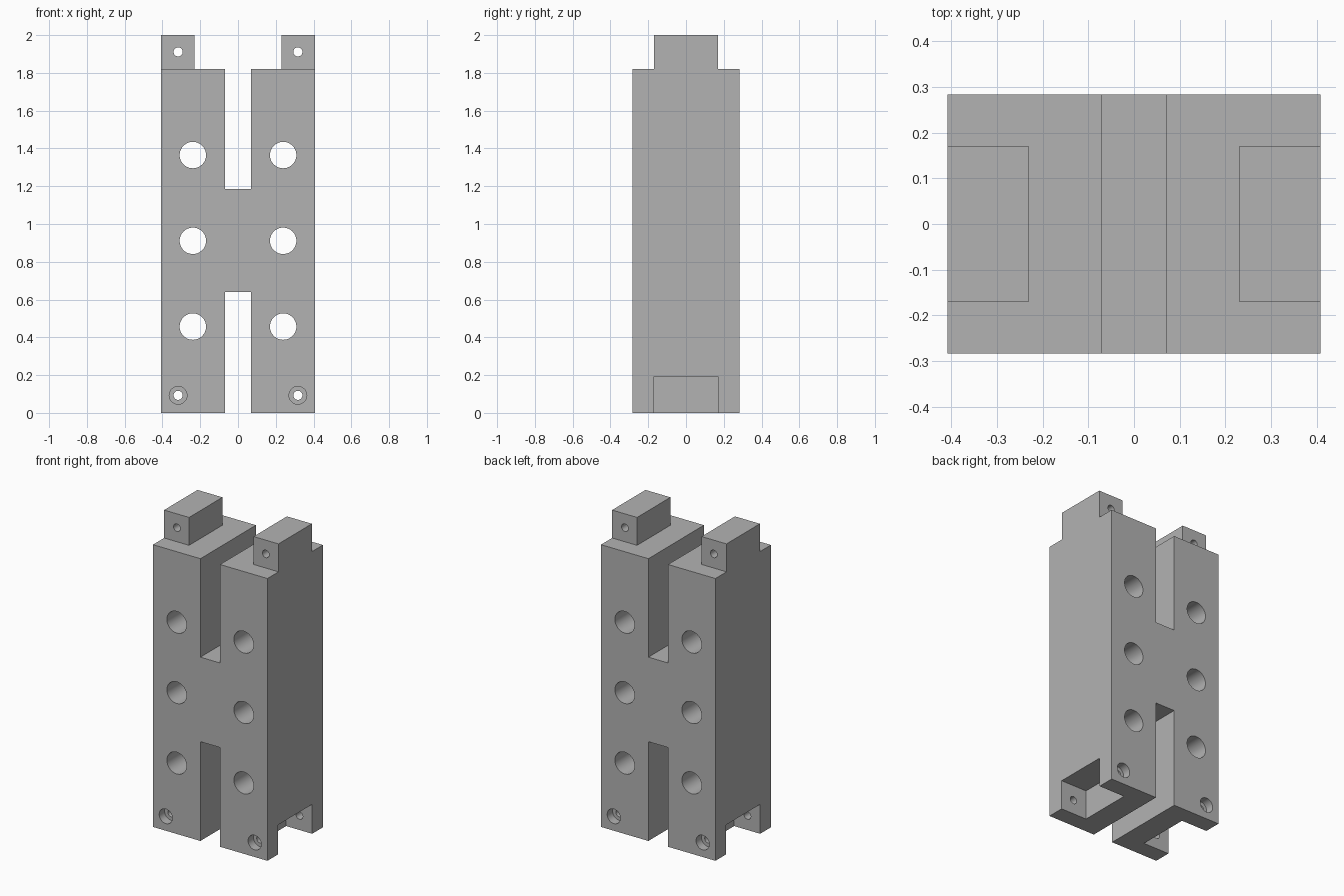
import bpy
import bmesh
import math
from mathutils import Matrix, Vector

if "Cube" in bpy.data.objects:
    bpy.data.objects.remove(bpy.data.objects["Cube"], do_unlink=True)

# Main sizes
WIDTH, DEPTH, HEIGHT = 0.408, 0.283, 2.0        # half width, half depth, full height
SHOULDER, SLOT = 1.82, 0.07                     # shoulder height, half slot width
TAB_IN, TAB_DEPTH = 0.23, 0.17                  # inner edge and half depth of the tabs
PIN_X = 0.317

grey = bpy.data.materials.new("plain grey")
grey.use_nodes = True
colour = (0.45, 0.45, 0.45, 1)
grey.diffuse_color = colour
grey.node_tree.nodes["Principled BSDF"].inputs["Base Color"].default_value = colour


def make_object(name, bm):
    bmesh.ops.recalc_face_normals(bm, faces=bm.faces)
    mesh = bpy.data.meshes.new(name)
    bm.to_mesh(mesh)
    bm.free()
    mesh.materials.append(grey)
    obj = bpy.data.objects.new(name, mesh)
    bpy.context.collection.objects.link(obj)
    return obj


def box(name, low, high):
    low, high = Vector(low), Vector(high)
    bm = bmesh.new()
    place = Matrix.Translation((low + high) / 2) @ Matrix.Diagonal((*(high - low), 1))
    bmesh.ops.create_cube(bm, size=1, matrix=place)
    return make_object(name, bm)


def rod(name, x, z, radius, y0, y1):
    bm = bmesh.new()
    place = Matrix.Translation((x, (y0 + y1) / 2, z)) @ Matrix.Rotation(math.pi / 2, 4, "X")
    bmesh.ops.create_cone(bm, cap_ends=True, segments=48, radius1=radius,
                          radius2=radius, depth=y1 - y0, matrix=place)
    return make_object(name, bm)


# H-shaped block with raised outer tabs, from one mirrored outline
half = [(SLOT, 1.185), (SLOT, SHOULDER), (TAB_IN, SHOULDER), (TAB_IN, HEIGHT),
        (WIDTH, HEIGHT), (WIDTH, 0), (SLOT, 0), (SLOT, 0.64)]
outline = half + [(-x, z) for x, z in reversed(half)]
bm = bmesh.new()
face = bm.faces.new([bm.verts.new((x, -DEPTH, z)) for x, z in outline])
extruded = bmesh.ops.extrude_face_region(bm, geom=[face])["geom"]
bmesh.ops.translate(bm, vec=(0, 2 * DEPTH, 0),
                    verts=[v for v in extruded if isinstance(v, bmesh.types.BMVert)])
block = make_object("slotted_block", bm)

cutters = []
for s in (-1, 1):
    # Trim the tabs at front and back
    y0, y1 = sorted((s * TAB_DEPTH, s * 0.5))
    cutters.append(box("tab_trim", (-1, y0, SHOULDER), (1, y1, 2.2)))
    # Pocket under each outer side, matching the tabs
    x0, x1 = sorted((s * 0.222, s * 0.6))
    cutters.append(box("pocket", (x0, -0.173, -0.2), (x1, 0.173, 0.19)))
    # Large through holes
    for z in (0.457, 0.911, 1.365):
        cutters.append(rod("bolt_hole", s * 0.239, z, 0.07, -0.5, 0.5))
    # Pin holes in tabs and pocket walls
    for z in (0.093, 1.911):
        cutters.append(rod("pin_hole", s * PIN_X, z, 0.024, -0.5, 0.5))
    # Counterbores on the front and back faces
    for y0, y1 in ((-0.5, 0.055 - DEPTH), (DEPTH - 0.055, 0.5)):
        cutters.append(rod("counterbore", s * PIN_X, 0.093, 0.047, y0, y1))

bpy.context.view_layer.objects.active = block
for cutter in cutters:
    cut = block.modifiers.new(cutter.name, "BOOLEAN")
    cut.operation, cut.solver, cut.object = "DIFFERENCE", "EXACT", cutter
    bpy.ops.object.modifier_apply(modifier=cut.name)
    bpy.data.objects.remove(cutter, do_unlink=True)

# Smooth hole walls, sharp edges elsewhere
bpy.ops.object.select_all(action="DESELECT")
block.select_set(True)
bpy.ops.object.shade_smooth_by_angle(angle=math.radians(30))
